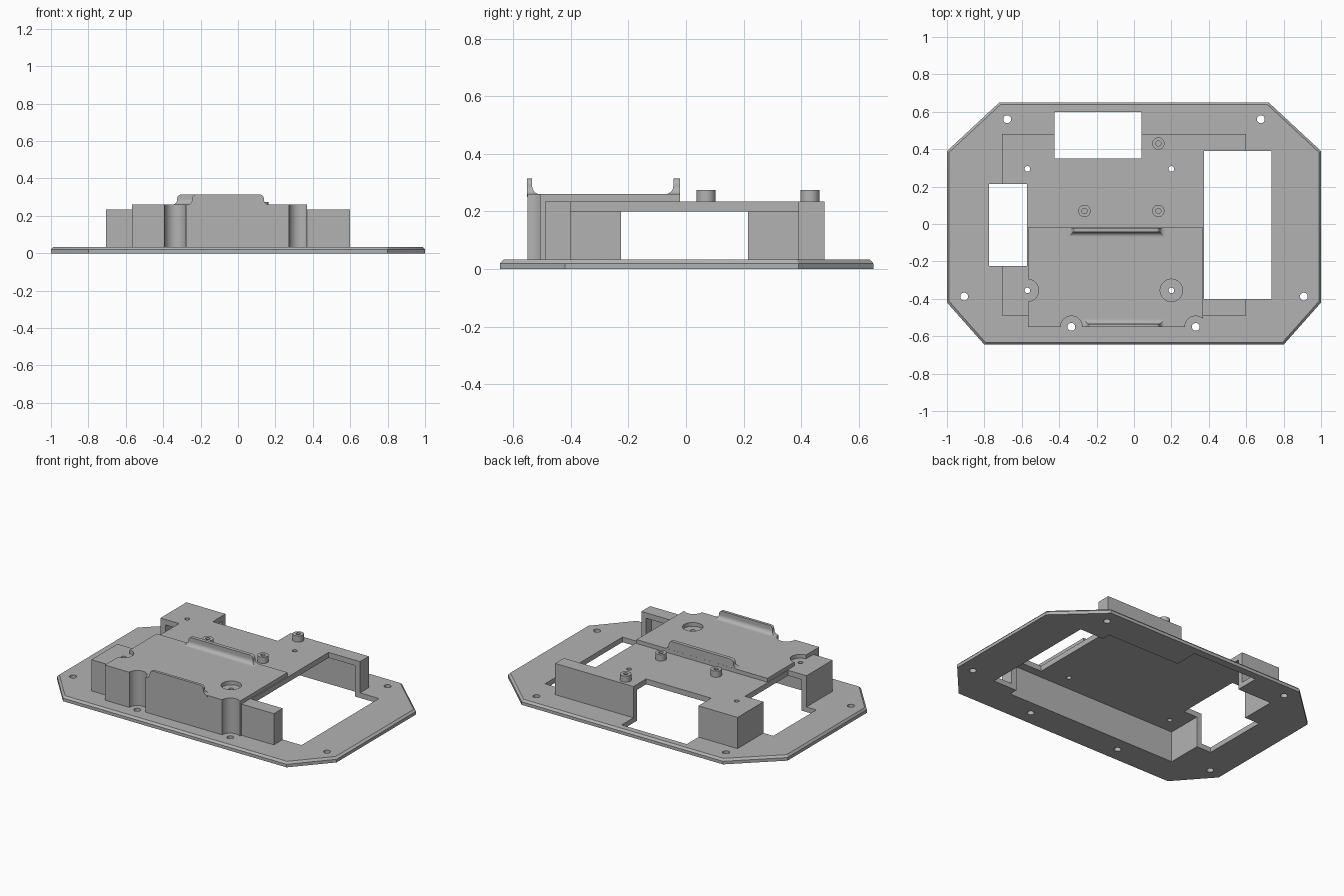
import bpy, bmesh, math

cube = bpy.data.objects.get("Cube")
if cube:
    bpy.data.objects.remove(cube, do_unlink=True)

grey = bpy.data.materials.new("plain_grey")
grey.use_nodes = True
grey.diffuse_color = (0.45, 0.45, 0.45, 1)
grey.node_tree.nodes["Principled BSDF"].inputs["Base Color"].default_value = grey.diffuse_color


def loft(name, rings):
    """Closed solid from stacked rings of equal point count."""
    bm = bmesh.new()
    loops = [[bm.verts.new(p) for p in ring] for ring in rings]
    for a, b in zip(loops, loops[1:]):
        for i in range(len(a)):
            j = (i + 1) % len(a)
            bm.faces.new((a[i], a[j], b[j], b[i]))
    bm.faces.new(loops[0])
    bm.faces.new(loops[-1])
    bmesh.ops.recalc_face_normals(bm, faces=bm.faces)
    mesh = bpy.data.meshes.new(name)
    bm.to_mesh(mesh)
    bm.free()
    mesh.materials.append(grey)
    obj = bpy.data.objects.new(name, mesh)
    bpy.context.collection.objects.link(obj)
    return obj


def rect(x0, x1, y0, y1, z):
    return [(x0, y0, z), (x1, y0, z), (x1, y1, z), (x0, y1, z)]


def box(name, x0, x1, y0, y1, z0, z1):
    return loft(name, [rect(x0, x1, y0, y1, z) for z in (z0, z1)])


def cylinder(name, x, y, r, z0, z1, n=32):
    ang = [2 * math.pi * (i + 0.5) / n for i in range(n)]
    return loft(name, [[(x + r * math.cos(a), y + r * math.sin(a), z) for a in ang]
                       for z in (z0, z1)])


def combine(obj, tool, operation):
    mod = obj.modifiers.new("bool", 'BOOLEAN')
    mod.operation, mod.solver, mod.object = operation, 'EXACT', tool
    bpy.context.view_layer.objects.active = obj
    bpy.ops.object.modifier_apply(modifier=mod.name)
    bpy.data.objects.remove(tool, do_unlink=True)


def smooth(obj):
    bpy.ops.object.select_all(action='DESELECT')
    obj.select_set(True)
    bpy.context.view_layer.objects.active = obj
    bpy.ops.object.shade_smooth_by_angle(angle=math.radians(30))


# Base plate: eight-sided outline with a chamfered top rim
TOP = 0.033


def outline(inset, z):
    half = [(0.80 - inset / 2, -0.645 + inset), (1 - inset, -0.42 + inset / 2),
            (1 - inset, 0.39 - inset / 2), (0.72 - inset / 2, 0.65 - inset)]
    return [(x, y, z) for x, y in half] + [(-x, y, z) for x, y in reversed(half)]


body = loft("base_plate", [outline(0, 0), outline(0, 0.02), outline(0.012, TOP)])

# Raised deck block with corner grooves and counterbores
deck = box("raised_deck", -0.568, 0.368, -0.55, -0.02, 0.015, 0.26)
for x in (-0.335, 0.33):
    combine(deck, cylinder("groove", x, -0.55, 0.058, 0, 0.4), 'DIFFERENCE')
for x in (-0.57, 0.2):
    combine(deck, cylinder("counterbore", x, -0.355, 0.06, 0, 0.4), 'DIFFERENCE')

# Raised hollow tray joined to the plate
combine(body, box("tray", -0.705, 0.60, -0.49, 0.48, 0.01, 0.235), 'UNION')
combine(body, deck, 'UNION')
combine(body, box("hollow", -0.67, 0.565, -0.455, 0.445, -0.1, 0.20), 'DIFFERENCE')

# Rectangular openings: left window, right window, back window
for x0, x1, y0, y1 in ((-0.775, -0.572, -0.225, 0.215),
                       (0.375, 0.735, -0.40, 0.39),
                       (-0.425, 0.04, 0.35, 0.60)):
    combine(body, box("opening", x0, x1, y0, y1, -0.2, 0.5), 'DIFFERENCE')

# Screw holes through the plate and through the tray roof
screws = [(s * 0.678, 0.56, 0.021) for s in (-1, 1)]
screws += [(s * 0.908, -0.388, 0.021) for s in (-1, 1)]
screws += [(x, -0.55, 0.021) for x in (-0.335, 0.33)]
screws += [(x, y, 0.015) for x in (-0.57, 0.2) for y in (-0.355, 0.295)]
for x, y, r in screws:
    combine(body, cylinder("screw_hole", x, y, r, -0.2, 0.5, 20), 'DIFFERENCE')
smooth(body)

# Standoffs with blind holes
for i, (x, y) in enumerate(((0.13, 0.43), (0.13, 0.07), (-0.265, 0.07))):
    post = cylinder(f"standoff_{i + 1}", x, y, 0.033, 0.23, 0.275)
    combine(post, cylinder("bore", x, y, 0.014, 0.236, 0.4, 20), 'DIFFERENCE')
    smooth(post)


# Retaining lips: flared at the foot, rounded at the top corners
def lip(name, x0, x1, y0, y1, inner):
    r, steps = 0.028, 6
    rings = [(0.25, r)]
    for i in range(steps + 1):
        a = math.pi / 2 * i / steps
        rings.append((0.26 + r * (1 - math.cos(a)), r * (1 - math.sin(a))))
    for i in range(steps + 1):
        a = math.pi / 2 * i / steps
        rings.append((0.292 + 0.022 * math.sin(a), -0.022 * (1 - math.cos(a))))
    levels = []
    for z, f in rings:
        g = max(f, 0)
        levels.append(rect(x0 - f, x1 + f, y0 - (g if inner < 0 else 0),
                           y1 + (g if inner > 0 else 0), z))
    smooth(loft(name, levels))


lip("front_lip", -0.245, 0.138, -0.552, -0.534, 1)
lip("rear_lip", -0.325, 0.138, -0.044, -0.0205, -1)
